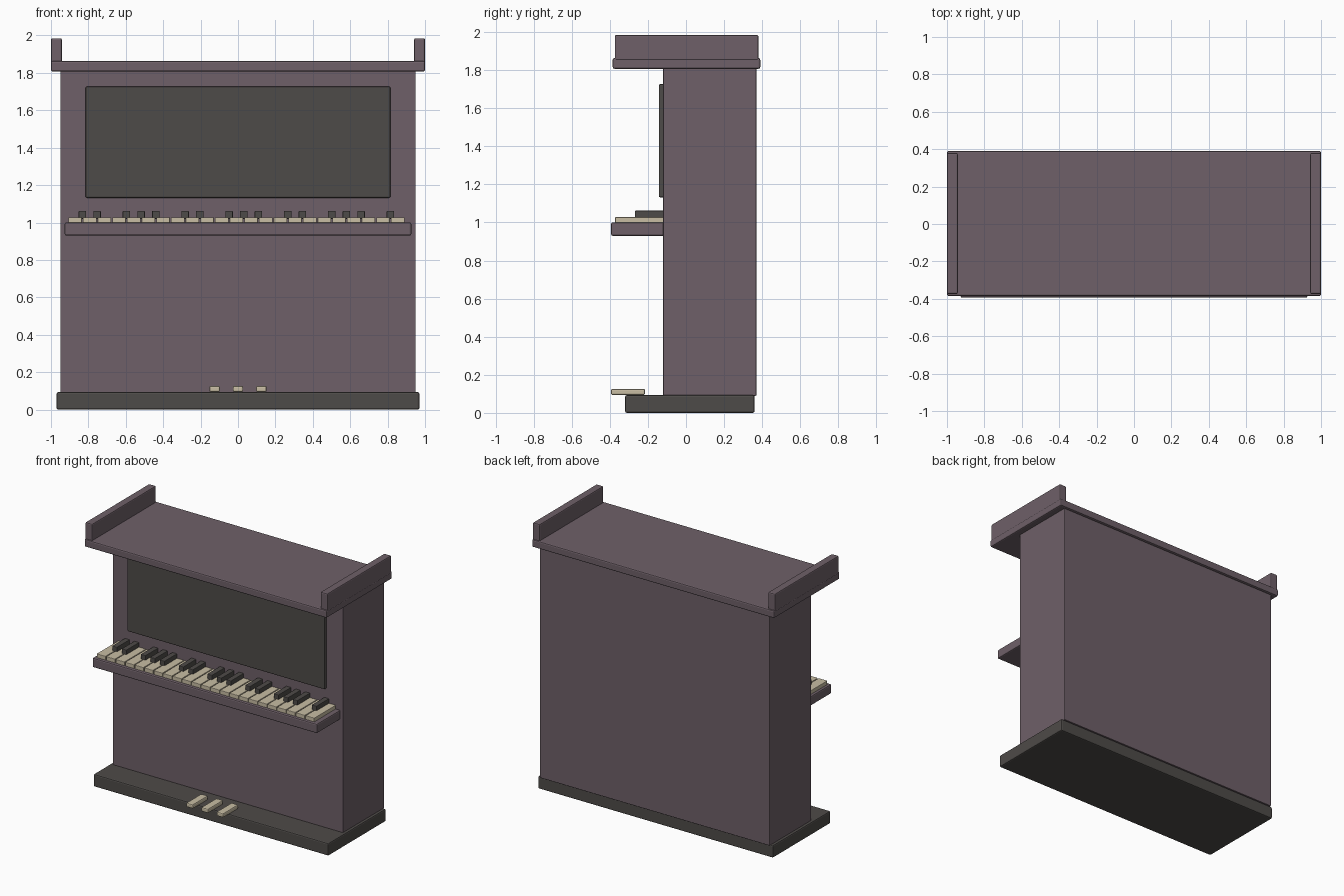
import bpy

if "Cube" in bpy.data.objects:
    bpy.data.objects.remove(bpy.data.objects["Cube"])


def material(name, rgb):
    m = bpy.data.materials.new(name)
    m.diffuse_color = (*rgb, 1.0)
    m.use_nodes = True
    m.node_tree.nodes["Principled BSDF"].inputs["Base Color"].default_value = m.diffuse_color
    return m


WOOD = material("plum_wood", (0.156, 0.117, 0.138))
DARK = material("charcoal", (0.076, 0.070, 0.065))
IVORY = material("ivory", (0.58, 0.51, 0.37))


def box(name, x, y, z, mat, bevel=0.0):
    """Box from (min, max) ranges with softly rounded edges."""
    ranges = (x, y, z)
    bpy.ops.mesh.primitive_cube_add(size=1, location=[(a + b) / 2 for a, b in ranges])
    ob = bpy.context.object
    ob.name = name
    ob.scale = [b - a for a, b in ranges]
    bpy.ops.object.transform_apply(location=False, rotation=False, scale=True)
    ob.data.materials.append(mat)
    if bevel:
        mod = ob.modifiers.new("soft_edges", 'BEVEL')
        mod.width = bevel
        mod.segments = 2
    return ob


# Cabinet and base
box("cabinet", (-0.95, 0.95), (-0.12, 0.37), (0.09, 1.815), WOOD, 0.004)
box("base", (-0.97, 0.97), (-0.32, 0.36), (0.0, 0.093), DARK, 0.009)

# Lid with a raised rail at each end
box("lid", (-1.0, 1.0), (-0.385, 0.39), (1.807, 1.863), WOOD, 0.009)
for side, x in (("left", (-1.0, -0.942)), ("right", (0.942, 1.0))):
    box(f"{side}_rail", x, (-0.374, 0.38), (1.85, 1.985), WOOD, 0.008)

# Front panel
box("front_panel", (-0.815, 0.815), (-0.143, -0.11), (1.132, 1.727), DARK, 0.008)

# Keyboard: shelf, white keys, and black keys on the octave pattern
box("key_shelf", (-0.927, 0.927), (-0.394, -0.11), (0.93, 1.0), WOOD, 0.009)
START, STEP, COUNT = -0.91, 0.0784, 23
for i in range(COUNT):
    left = START + i * STEP
    box(f"white_key_{i + 1}", (left + 0.003, left + STEP - 0.003),
        (-0.372, -0.11), (0.995, 1.028), IVORY, 0.003)
    if i % 7 in (1, 2, 4, 5, 6):
        box(f"black_key_{i}", (left - 0.02, left + 0.02),
            (-0.268, -0.11), (1.02, 1.062), DARK, 0.004)

# Pedals
for i, x in enumerate((-0.125, 0.0, 0.125)):
    box(f"pedal_{i + 1}", (x - 0.028, x + 0.028), (-0.394, -0.215),
        (0.094, 0.126), IVORY, 0.008)
